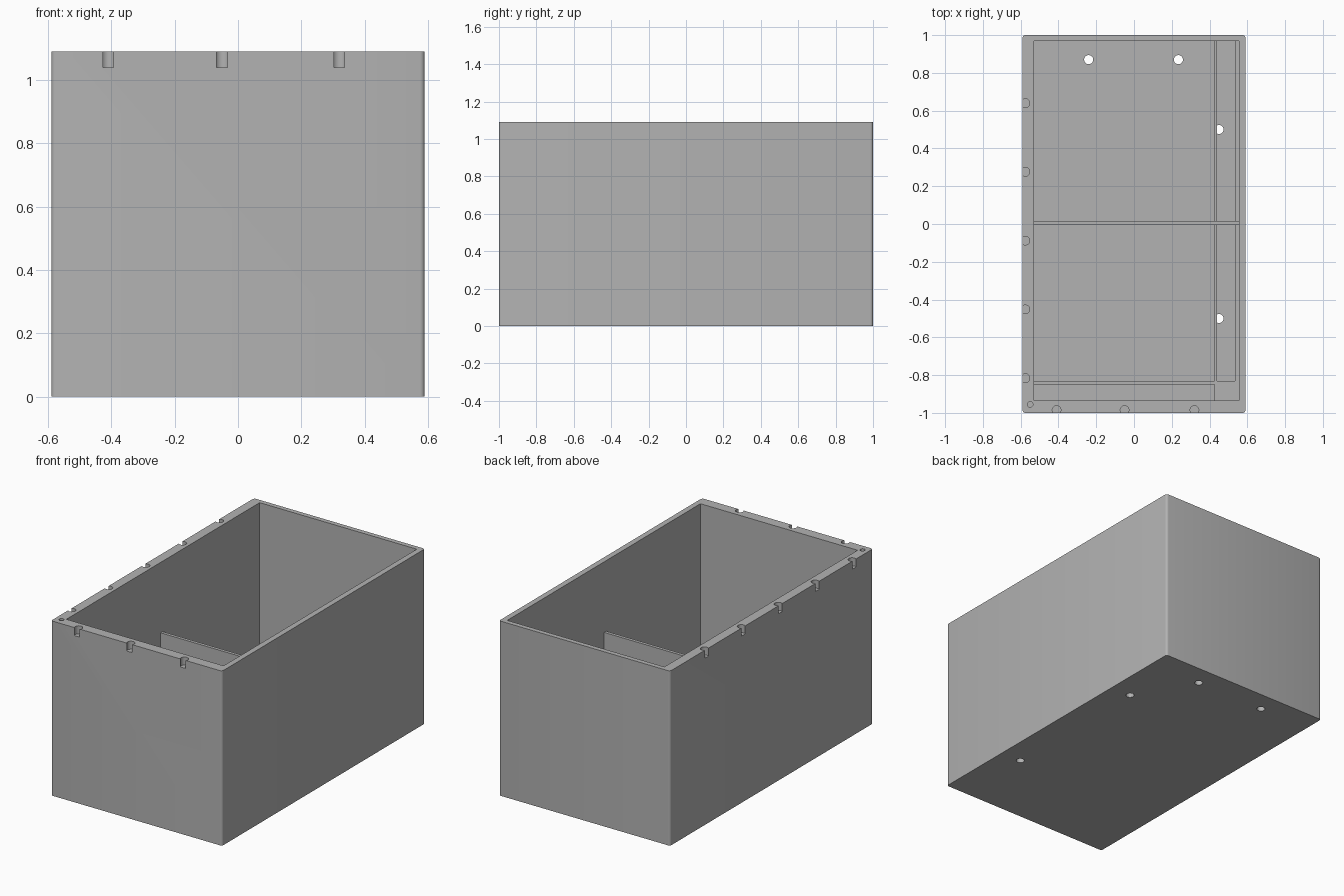
import bpy, bmesh
from mathutils import Matrix, Vector

if "Cube" in bpy.data.objects:
    bpy.data.objects.remove(bpy.data.objects["Cube"])

grey = bpy.data.materials.new("light_grey")
grey.use_nodes = True
colour = (0.45, 0.45, 0.45, 1)
grey.diffuse_color = colour
grey.node_tree.nodes["Principled BSDF"].inputs["Base Color"].default_value = colour


def add(name, bm):
    mesh = bpy.data.meshes.new(name)
    bm.to_mesh(mesh)
    bm.free()
    mesh.materials.append(grey)
    ob = bpy.data.objects.new(name, mesh)
    bpy.context.collection.objects.link(ob)
    return ob


def box(name, x, y, z, corner=0):
    bm = bmesh.new()
    size = Vector((x[1] - x[0], y[1] - y[0], z[1] - z[0]))
    centre = Vector((sum(x), sum(y), sum(z))) / 2
    bmesh.ops.create_cube(bm, size=1, matrix=Matrix.Translation(centre) @ Matrix.Diagonal(size.to_4d()))
    if corner:
        upright = [e for e in bm.edges if abs(e.verts[0].co.z - e.verts[1].co.z) > 0.1]
        bmesh.ops.bevel(bm, geom=upright, offset=corner, segments=4, profile=0.5, affect="EDGES")
    return add(name, bm)


def rod(name, x, y, radius, z):
    bm = bmesh.new()
    bmesh.ops.create_cone(bm, cap_ends=True, segments=32, radius1=radius, radius2=radius,
                          depth=z[1] - z[0], matrix=Matrix.Translation((x, y, sum(z) / 2)))
    return add(name, bm)


def cut(target, cutter):
    bpy.context.view_layer.objects.active = target
    mod = target.modifiers.new("cut", "BOOLEAN")
    mod.operation = "DIFFERENCE"
    mod.solver = "EXACT"
    mod.object = cutter
    bpy.ops.object.modifier_apply(modifier=mod.name)
    bpy.data.objects.remove(cutter)


FLOOR, LEDGE, TOP = 0.03, 0.1, 1.09
body = box("box_body", (-0.59, 0.59), (-1, 1), (0, TOP), corner=0.015)

# Open interior, then main floor, side channel and front channel sunk below the ledge
cut(body, box("cavity", (-0.53, 0.555), (-0.935, 0.97), (LEDGE, 1.5)))
for x, y in [((-0.53, 0.425), (-0.83, 0.97)),
             ((0.44, 0.535), (-0.83, 0.97)),
             ((-0.53, 0.425), (-0.935, -0.85))]:
    cut(body, box("pocket", x, y, (FLOOR, 0.5)))

# Round notches along the front and side rims
notches = [(x, -0.985) for x in (-0.41, -0.05, 0.32)]
notches += [(-0.575, 0.64 - 0.364 * i) for i in range(5)]
for x, y in notches:
    cut(body, rod("notch", x, y, 0.023, (1.04, 1.2)))

# Small blind hole in the rim corner
cut(body, rod("corner_hole", -0.55, -0.955, 0.015, (1.03, 1.2)))

# Drain holes through the floor
for x, y in [(-0.24, 0.87), (0.235, 0.87), (0.45, 0.5), (0.45, -0.5)]:
    cut(body, rod("drain", x, y, 0.024, (-0.1, FLOOR + 0.01)))

# Cross divider
box("divider", (-0.535, 0.56), (-0.005, 0.015), (FLOOR - 0.01, 0.65))

bpy.ops.object.select_all(action="DESELECT")
body.select_set(True)
bpy.context.view_layer.objects.active = body
bpy.ops.object.shade_smooth_by_angle()
